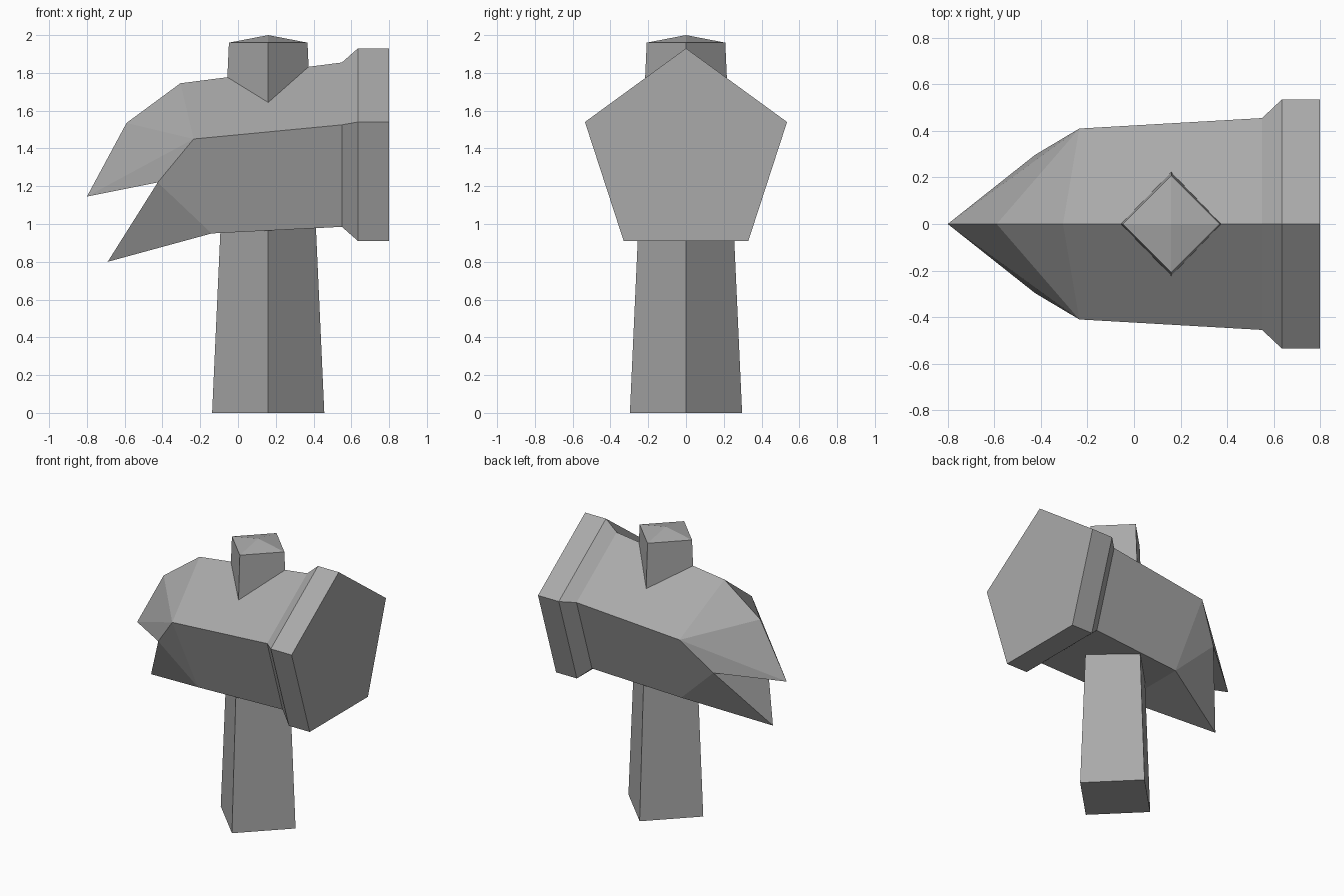
import bpy
import bmesh

cube = bpy.data.objects.get("Cube")
if cube:
    bpy.data.objects.remove(cube, do_unlink=True)

grey = bpy.data.materials.new("stone_grey")
grey.use_nodes = True
colour = (0.4, 0.4, 0.4, 1)
grey.diffuse_color = colour
grey.node_tree.nodes["Principled BSDF"].inputs["Base Color"].default_value = colour


def finish(bm, name):
    """Turn a bmesh into a flat-shaded grey object."""
    bmesh.ops.recalc_face_normals(bm, faces=bm.faces)
    mesh = bpy.data.meshes.new(name)
    bm.to_mesh(mesh)
    bm.free()
    mesh.materials.append(grey)
    obj = bpy.data.objects.new(name, mesh)
    bpy.context.collection.objects.link(obj)
    return obj


def bridge(bm, a, b):
    """Join two rings of equal length with quads."""
    n = len(a)
    for i in range(n):
        j = (i + 1) % n
        bm.faces.new((a[i], a[j], b[j], b[i]))


def pentagon(bm, top, side, bottom):
    """Mirrored five-point ring; each argument is an (x, half width, z) point."""
    points = [top, side, bottom]
    points += [(x, -y, z) for x, y, z in (bottom, side)]
    return [bm.verts.new(p) for p in points]


# Hammer head: pentagonal barrel with a flared striking face
bm = bmesh.new()
rings = [
    pentagon(bm, (0.8, 0, 1.93), (0.8, 0.535, 1.54), (0.8, 0.33, 0.91)),
    pentagon(bm, (0.635, 0, 1.93), (0.635, 0.535, 1.54), (0.635, 0.33, 0.91)),
    pentagon(bm, (0.55, 0, 1.855), (0.55, 0.455, 1.525), (0.55, 0.28, 0.985)),
    pentagon(bm, (-0.305, 0, 1.745), (-0.235, 0.41, 1.45), (-0.14, 0.253, 0.95)),
]
bm.faces.new(rings[0])
for a, b in zip(rings, rings[1:]):
    bridge(bm, a, b)

# Split beak: upper and lower points meeting at a notch
top, side_l, bottom_l, bottom_r, side_r = rings[-1]
brow = bm.verts.new((-0.59, 0, 1.535))
upper_tip = bm.verts.new((-0.8, 0, 1.145))
lower_tip = bm.verts.new((-0.69, 0, 0.8))
notch_l, notch_r = [bm.verts.new((-0.425, y, 1.22)) for y in (0.297, -0.297)]
for side, bottom, notch in ((side_l, bottom_l, notch_l), (side_r, bottom_r, notch_r)):
    bm.faces.new((top, side, brow))
    bm.faces.new((brow, side, upper_tip))
    bm.faces.new((side, notch, upper_tip))
    bm.faces.new((side, bottom, notch))
    bm.faces.new((notch, bottom, lower_tip))
bm.faces.new((bottom_l, bottom_r, lower_tip))
bm.faces.new((notch_l, notch_r, upper_tip))
bm.faces.new((notch_r, notch_l, lower_tip))
finish(bm, "hammer_head")

# Handle: tapered diamond shaft through the head, with a low pyramid cap
bm = bmesh.new()
centre = 0.16


def diamond(radius, z):
    steps = ((1, 0), (0, 1), (-1, 0), (0, -1))
    return [bm.verts.new((centre + radius * x, radius * y, z)) for x, y in steps]


base, shoulder = diamond(0.297, 0), diamond(0.208, 1.96)
bm.faces.new(base)
bridge(bm, base, shoulder)
apex = bm.verts.new((centre, 0, 2))
for i in range(4):
    bm.faces.new((shoulder[i], shoulder[(i + 1) % 4], apex))
finish(bm, "handle")
